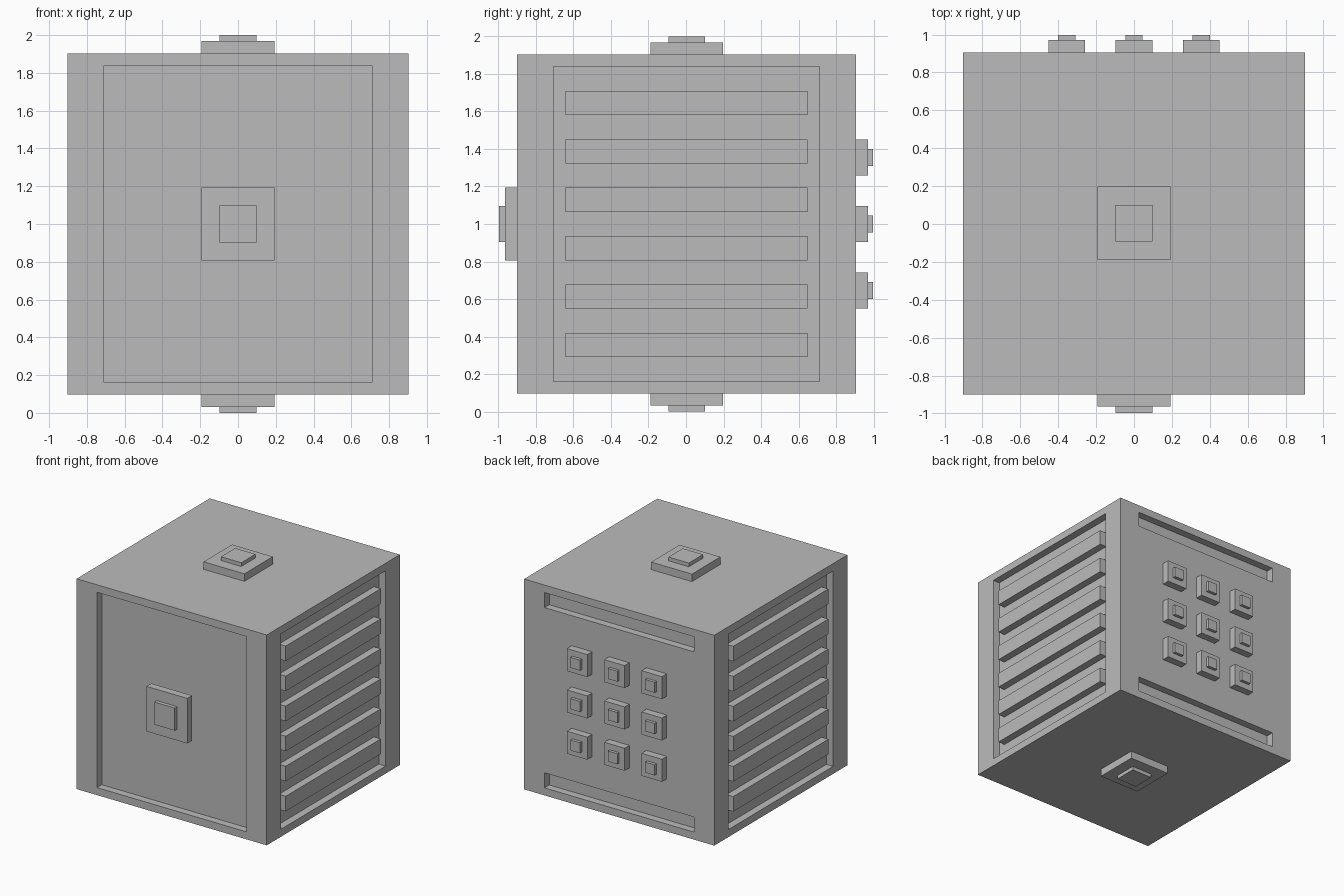
import bpy, bmesh
from mathutils import Matrix, Vector

if "Cube" in bpy.data.objects:
    bpy.data.objects.remove(bpy.data.objects["Cube"])

U = 2 / 31                                # the model sits on a 31-unit grid
CENTRE = Vector((0, 0.05, 15.5))          # body centre in grid units

grey = bpy.data.materials.new("plain_grey")
grey.diffuse_color = (0.5, 0.5, 0.5, 1)
grey.use_nodes = True
grey.node_tree.nodes["Principled BSDF"].inputs["Base Color"].default_value = grey.diffuse_color


def boxes(name, spans):
    """One object made of boxes, each ((x0, x1), (y0, y1), (z0, z1)) about the body centre."""
    bm = bmesh.new()
    for span in spans:
        size = [b - a for a, b in span]
        mid = Vector([(a + b) / 2 for a, b in span]) + CENTRE
        bmesh.ops.create_cube(bm, size=1, matrix=Matrix.Translation(mid * U)
                              @ Matrix.Diagonal((*[s * U for s in size], 1)))
    mesh = bpy.data.meshes.new(name)
    bm.to_mesh(mesh)
    bm.free()
    mesh.materials.append(grey)
    ob = bpy.data.objects.new(name, mesh)
    bpy.context.collection.objects.link(ob)
    return ob


def span(a, b, sign):
    return (a, b) if sign > 0 else (-b, -a)


def stud(name, axis, sign, base, cap, cap_height, at=(0, 0)):
    """Stepped square stud standing on one face of the body."""
    parts = []
    for half, lo, hi in ((base / 2, 14, 15), (cap / 2, 15, 15 + cap_height)):
        s = [(c - half, c + half) for c in at]
        s.insert(axis, span(lo, hi, sign))
        parts.append(s)
    return boxes(name, parts)


# Body with a front panel recess, two side recesses and two back slots
body = boxes("body", [((-14, 14),) * 3])
cutter = boxes("recess_cutter", [
    ((-11, 11), (-16, -13), (-13, 13)),
    ((13, 16), (-11, 11), (-13, 13)),
    ((-16, -13), (-11, 11), (-13, 13)),
    ((-11, 11), (13, 16), (11, 13)),
    ((-11, 11), (13, 16), (-13, -11)),
])
mod = body.modifiers.new("recesses", 'BOOLEAN')
mod.object = cutter
mod.solver = 'EXACT'
bpy.context.view_layer.objects.active = body
bpy.ops.object.modifier_apply(modifier=mod.name)
bpy.data.objects.remove(cutter)

# Louvre bars, flush with the body sides
for side, sign in (("right", 1), ("left", -1)):
    for i in range(6):
        z = -10 + 4 * i
        boxes(f"{side}_louvre_{i + 1}",
              [(span(13, 14, sign), (-10, 10), (z - 1, z + 1))])

# Large studs on top, bottom and front
stud("top_stud", 2, 1, 6, 3, 0.5)
stud("bottom_stud", 2, -1, 6, 3, 0.5)
stud("front_stud", 1, -1, 6, 3, 0.5)

# Three by three small studs on the back
for row in range(3):
    for col in range(3):
        stud(f"back_stud_{row + 1}_{col + 1}", 1, 1, 3, 1.4, 0.4,
             ((col - 1) * 5.5, (row - 1) * 5.5))
